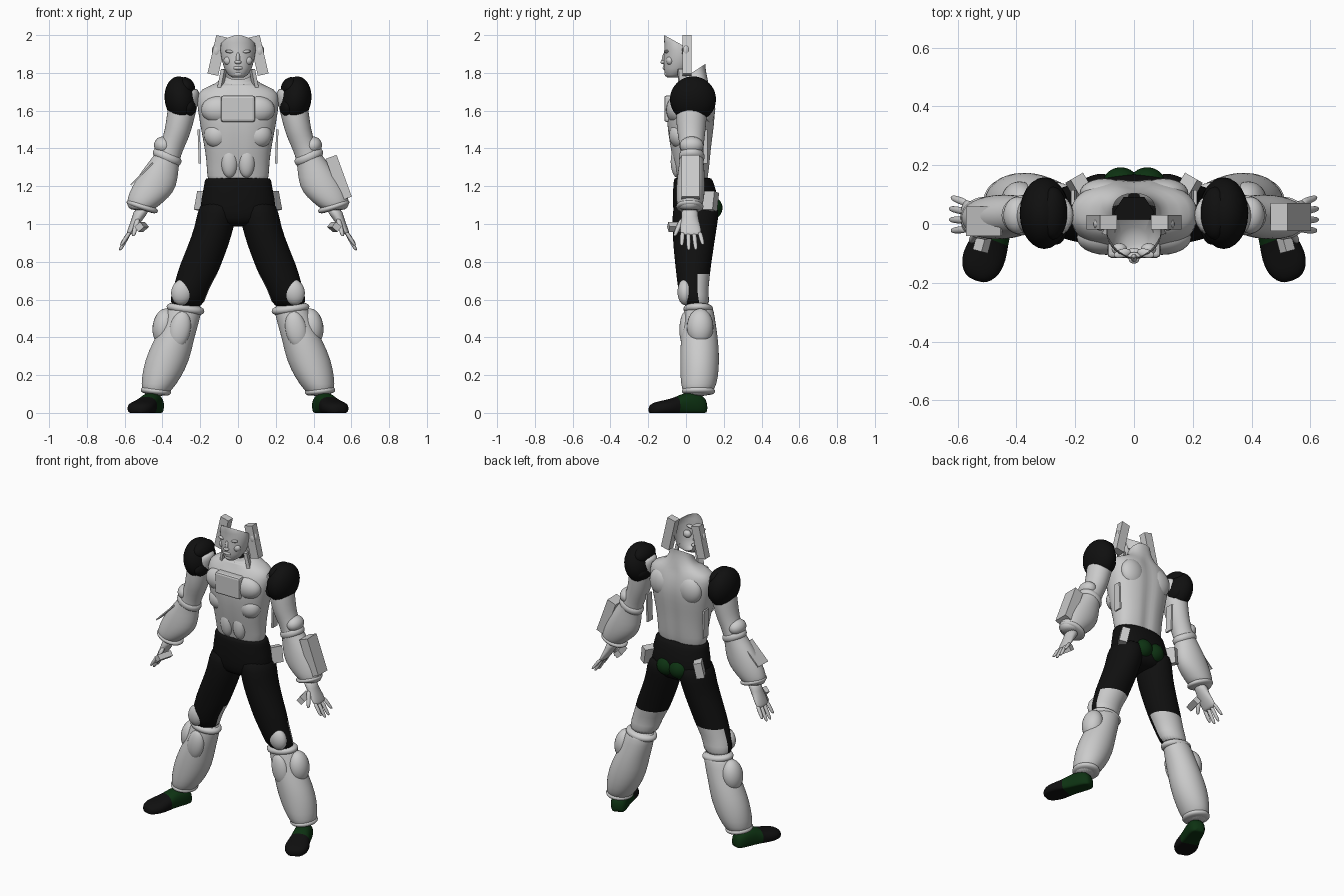
import bpy, bmesh, math
from mathutils import Matrix, Vector, Euler

cube = bpy.data.objects.get("Cube")
if cube:
    bpy.data.objects.remove(cube, do_unlink=True)


def material(name, color):
    m = bpy.data.materials.new(name)
    m.use_nodes = True
    m.diffuse_color = (*color, 1)
    bsdf = next(n for n in m.node_tree.nodes if n.type == 'BSDF_PRINCIPLED')
    bsdf.inputs["Base Color"].default_value = (*color, 1)
    bsdf.inputs["Roughness"].default_value = 0.8
    return m


GREY = material("light_grey", (0.6, 0.6, 0.6))
BLACK = material("black", (0.005, 0.005, 0.005))
GREEN = material("dark_green", (0.004, 0.032, 0.006))


def finish(bm, name, mats, mirror=False, subdivide=0, smooth=True):
    """Turn a bmesh in world coordinates into an object."""
    bmesh.ops.recalc_face_normals(bm, faces=bm.faces)
    mesh = bpy.data.meshes.new(name)
    for f in bm.faces:
        f.smooth = smooth
    bm.to_mesh(mesh)
    bm.free()
    obj = bpy.data.objects.new(name, mesh)
    bpy.context.collection.objects.link(obj)
    for m in mats:
        mesh.materials.append(m)
    if mirror:
        mod = obj.modifiers.new("Mirror", 'MIRROR')
        mod.use_mirror_merge = False
    if subdivide:
        mod = obj.modifiers.new("Subdivision", 'SUBSURF')
        mod.levels = mod.render_levels = subdivide
    return obj


def loft(sections, sides=24, power=2.0, caps=(True, True)):
    """Skin elliptical rings given as (x, y, z, radius x, radius y)."""
    bm = bmesh.new()
    rings = []
    for x, y, z, rx, ry in sections:
        ring = []
        for i in range(sides):
            a = math.tau * i / sides
            c, s = math.cos(a), math.sin(a)
            px = math.copysign(abs(c) ** (2 / power), c)
            py = math.copysign(abs(s) ** (2 / power), s)
            ring.append(bm.verts.new((x + rx * px, y + ry * py, z)))
        rings.append(ring)
    for a, b in zip(rings, rings[1:]):
        for i in range(sides):
            j = (i + 1) % sides
            bm.faces.new((a[i], a[j], b[j], b[i]))
    for ring, cap in zip((rings[0], rings[-1]), caps):
        if cap:
            bm.faces.new(ring)
    return bm


def place(center, size, tilt=(0, 0, 0)):
    rot = Euler([math.radians(t) for t in tilt]).to_matrix().to_4x4()
    return Matrix.Translation(center) @ rot @ Matrix.Diagonal((*size, 1))


def ball(name, center, radii, mat=GREY, tilt=(0, 0, 0), mirror=True):
    bm = bmesh.new()
    bmesh.ops.create_uvsphere(bm, u_segments=24, v_segments=16, radius=1,
                              matrix=place(center, radii, tilt))
    return finish(bm, name, [mat], mirror)


def box(name, center, size, tilt=(0, 0, 0), mirror=True, mat=GREY):
    bm = bmesh.new()
    bmesh.ops.create_cube(bm, size=1, matrix=place(center, size, tilt))
    return finish(bm, name, [mat], mirror, smooth=False)


def band(name, center, rx, ry, thick, tilt=0):
    """Padded ring around a limb."""
    prof = [(-1, .75), (-.6, .97), (0, 1.04), (.6, .97), (1, .75)]
    bm = loft([(0, 0, h * thick, rx * r, ry * r) for h, r in prof])
    bm.transform(place(center, (1, 1, 1), (0, tilt, 0)))
    return finish(bm, name, [GREY], True, 1)


# Torso, open at the raised collar, with a spine groove
bm = loft([(0, .03, 1.2, .15, .08), (0, .035, 1.25, .165, .085), (0, .03, 1.33, .166, .1),
           (0, .025, 1.42, .18, .113), (0, .025, 1.52, .2, .128), (0, .027, 1.6, .212, .132),
           (0, .032, 1.67, .222, .115), (0, .04, 1.715, .2, .092), (0, .04, 1.745, .11, .08),
           (0, .035, 1.77, .08, .068), (0, .04, 1.8, .074, .064)], 32, 2.3, (True, False))
for v in bm.verts:
    if v.co.z > 1.755:
        v.co.z += (v.co.y - .03) * .65
    elif v.co.z < 1.73 and abs(v.co.x) < .02:
        v.co.y -= .014 if v.co.y > 0 else -.006
finish(bm, "torso", [GREY], subdivide=1)
bm = loft([(0, .04, 1.74, .07, .06), (0, .04, 1.745, .07, .06)], 6)
finish(bm, "neck_opening", [BLACK], smooth=False)
ball("chest_muscle", (.095, -.045, 1.605), (.1, .06, .075))
ball("shoulder_blade", (.1, .105, 1.61), (.085, .05, .09))
ball("abdominal_muscle", (.045, -.045, 1.33), (.045, .036, .085))
ball("rib_muscle", (.11, -.03, 1.47), (.07, .06, .07))
plate = box("chest_plate", (0, -.065, 1.61), (.18, .1, .14), mirror=False)
bev = plate.modifiers.new("Bevel", 'BEVEL')
bev.width, bev.segments = .012, 2
box("side_strap", (.205, .09, 1.41), (.012, .05, .18), (0, 2, 0))

# Face shell, cut open at the top and back
bm = loft([(0, -.07, 1.775, .03, .03), (0, -.06, 1.79, .052, .05), (0, -.04, 1.825, .073, .078),
           (0, -.03, 1.87, .086, .088), (0, -.025, 1.92, .094, .09), (0, -.025, 1.96, .09, .09),
           (0, -.035, 1.985, .075, .082), (0, -.04, 2.0, .055, .075)], 32)
for co, no in (((0, -.115, 2.0), (0, 1, 1.8)), ((0, .015, 1.9), (0, 1, 0))):
    bmesh.ops.bisect_plane(bm, geom=bm.verts[:] + bm.edges[:] + bm.faces[:],
                           plane_co=co, plane_no=no, clear_outer=True)
finish(bm, "face", [GREY])
ball("nose_bridge", (0, -.115, 1.88), (.01, .012, .032), tilt=(-12, 0, 0), mirror=False)
ball("nose_tip", (0, -.12, 1.857), (.018, .015, .011), mirror=False)
ball("lips", (0, -.11, 1.826), (.026, .014, .011), mirror=False)
ball("chin", (0, -.098, 1.795), (.026, .016, .016), mirror=False)
ball("brow", (.04, -.1, 1.912), (.03, .015, .009), tilt=(0, -8, -15))
ball("cheek", (.05, -.085, 1.865), (.026, .02, .024))
ball("ear", (.115, 0, 1.915), (.024, .022, .035))
box("head_slat", (.11, .006, 1.892), (.058, .048, .208), (0, -13, 0))
box("collar_flap", (.085, -.02, 1.765), (.02, .04, .11), (0, -12, 20))

# Arms
bm = loft([(.24, .03, 1.72, .03, .05), (.28, .03, 1.68, .08, .08), (.298, .03, 1.6, .077, .083),
           (.315, .027, 1.5, .071, .078), (.34, .03, 1.43, .068, .065), (.375, .03, 1.36, .07, .06),
           (.41, .028, 1.29, .095, .07), (.442, .025, 1.2, .12, .077), (.475, .022, 1.14, .11, .075),
           (.503, .02, 1.1, .088, .068), (.51, .02, 1.07, .06, .055)])
finish(bm, "arm", [GREY], True, 1)
ball("shoulder_pad", (.305, .037, 1.66), (.083, .122, .122), BLACK, (0, 8, 0))
ball("shoulder_pad_crest", (.275, .037, 1.725), (.045, .09, .055), BLACK, (0, 30, 0))
ball("shoulder_pad_rim", (.262, .03, 1.62), (.042, .1, .06), BLACK)
ball("elbow_pad", (.395, .03, 1.415), (.05, .063, .048), tilt=(0, -25, 0))
band("elbow_band", (.375, .03, 1.355), .08, .068, .03, -25)
band("wrist_cuff", (.507, .02, 1.092), .086, .072, .018, -18)
box("forearm_box", (.533, .024, 1.245), (.062, .095, .235), (0, -20, 0), mirror=False)
box("forearm_plate", (-.51, .01, 1.265), (.165, .1, .008), (0, -45, 0), mirror=False)
box("wrist_device", (.51, -.045, .985), (.04, .1, .035), (0, 40, 15))

# Hands
bm = loft([(.505, .02, 1.085, .045, .05), (.525, .02, 1.04, .034, .042), (.55, .022, .995, .026, .055),
           (.572, .026, .955, .018, .058), (.58, .026, .94, .012, .05)], 16)
finish(bm, "palm", [GREY], True, 1)


def digit(name, start, end, radius):
    s, e = Vector(start), Vector(end)
    parts = [(0, .9), (.3, 1), (.6, .95), (.92, .8), (1, .35)]
    finish(loft([(*s.lerp(e, t), radius * r, radius * r) for t, r in parts], 8),
           name, [GREY], True, 1)


for i, tip in enumerate((.885, .86, .862, .89)):
    y = -.018 + i * .03
    digit("finger", (.572, y, .96), (.628 - abs(i - 1.5) * .006, y * 1.25, tip), .0135)
digit("thumb", (.53, -.02, 1.03), (.555, -.06, .935), .015)

# Trousers: hips and thighs
bm = loft([(0, .035, 1.248, .172, .098), (0, .038, 1.235, .176, .102), (0, .045, 1.18, .184, .115),
           (0, .052, 1.1, .202, .122), (0, .05, 1.03, .195, .115), (0, .045, .985, .1, .08)],
          32, 2.2)
finish(bm, "hips", [BLACK], subdivide=1)
bm = loft([(.1, .05, 1.13, .09, .11), (.112, .052, 1.06, .105, .125), (.126, .045, .98, .104, .118),
           (.16, .04, .88, .108, .108), (.2, .038, .78, .109, .095), (.216, .038, .735, .107, .09),
           (.235, .038, .69, .1, .085), (.26, .04, .63, .095, .077), (.275, .06, .55, .09, .072)])
bm.normal_update()
for f in bm.faces:
    if f.calc_center_median().z < .735 and .35 * f.normal.x - f.normal.y > .1:
        f.material_index = 1
finish(bm, "thigh", [BLACK, GREY], True, 1)
ball("seat_patch", (.045, .137, 1.085), (.062, .056, .06), GREEN)
box("hip_pouch", (.185, .125, 1.12), (.05, .075, .1), (0, -12, -30))

# Padded lower legs
ball("knee_pad", (.295, -.005, .64), (.058, .04, .07), tilt=(0, -15, 0))
band("knee_band", (.278, .065, .55), .1, .078, .025, -8)
bm = loft([(.272, .065, .58, .08, .07), (.285, .07, .54, .094, .078), (.31, .07, .46, .098, .09),
           (.34, .071, .385, .106, .1), (.375, .073, .28, .12, .105), (.408, .07, .18, .103, .1),
           (.43, .065, .125, .082, .088), (.435, .06, .085, .055, .06)])
finish(bm, "shin", [GREY], True, 1)
ball("calf_pad", (.39, .075, .455), (.062, .07, .098), tilt=(0, -8, 0))
ball("shin_pad", (.308, .0, .44), (.056, .035, .1), tilt=(0, -12, 0))
band("ankle_cuff", (.435, .066, .115), .08, .088, .02, -6)

# Shoes: lofted heel to toe, flat below, black toe and green heel
shoe = [(0, .03, .06), (.025, .05, .095), (.08, .055, .11), (.13, .056, .105), (.17, .062, .085),
        (.22, .074, .07), (.27, .072, .062), (.305, .052, .05), (.322, .025, .035)]
bm = loft([(0, h * .4, t, w, h * .6) for t, w, h in shoe], 20, 2.4)
for f in bm.faces:
    f.material_index = int(f.calc_center_median().z > .16)
bm.transform(Matrix.Rotation(math.radians(90), 4, 'X'))
for v in bm.verts:
    v.co.z = max(v.co.z, 0)
bm.transform(place((.425, .108, 0), (1, 1, 1), (0, 0, 21)))
finish(bm, "shoe", [GREEN, BLACK], True, 1)
